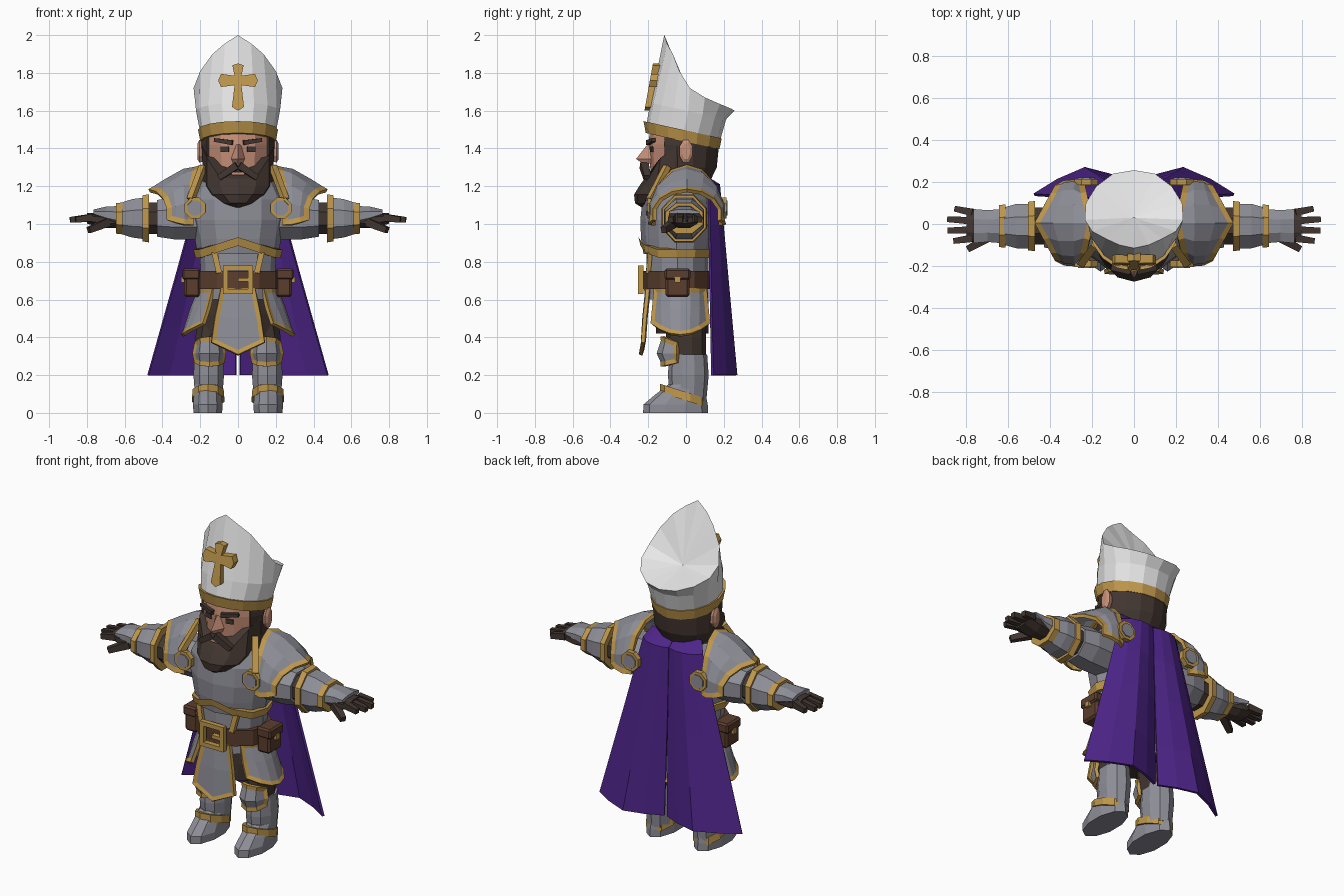
import bpy, bmesh
from math import sin, cos, pi, radians
from mathutils import Vector

if "Cube" in bpy.data.objects:
    bpy.data.objects.remove(bpy.data.objects["Cube"])

COLS = {"steel": (.27, .27, .31), "gold": (.52, .31, .07), "purple": (.075, .018, .25),
        "dark_brown": (.055, .037, .03), "leather": (.105, .047, .027),
        "skin": (.58, .28, .19), "white_cloth": (.82, .82, .82)}
MATS = {}
for k, c in COLS.items():
    MATS[k] = bpy.data.materials.new(k)
    MATS[k].diffuse_color = (*c, 1)


def finish(name, bm, mats, mirror=False, solid=0, bevel=0, recalc=True):
    if recalc:
        bmesh.ops.recalc_face_normals(bm, faces=bm.faces[:])
    me = bpy.data.meshes.new(name)
    bm.to_mesh(me)
    bm.free()
    ob = bpy.data.objects.new(name, me)
    bpy.context.collection.objects.link(ob)
    for m in mats:
        me.materials.append(MATS[m])
    if solid:
        s = ob.modifiers.new("thickness", 'SOLIDIFY')
        s.thickness, s.offset = solid, -1
    if bevel:
        b = ob.modifiers.new("bevel", 'BEVEL')
        b.width, b.segments = bevel, 1
    if mirror:
        ob.modifiers.new("mirror", 'MIRROR').use_mirror_merge = False
    return ob


def ring(z, rx, ry, cx=0, cy=0, n=12, zf=None):
    """Ellipse starting at the front; zf gives extra height from x, y."""
    pts = []
    for i in range(n):
        a = 2 * pi * i / n
        x, y = rx * sin(a), cy - ry * cos(a)
        pts.append((cx + x, y, z + (zf(x, y) if zf else 0)))
    return pts


def ring_x(x, ry, rz, cy=-.01, cz=1.03, n=8):
    return [(x, cy + ry * cos(2 * pi * (i + .5) / n), cz + rz * sin(2 * pi * (i + .5) / n)) for i in range(n)]


def ring_y(y, r, cx, cz, n=8):
    return [(cx + r * cos(2 * pi * (i + .5) / n), y, cz + r * sin(2 * pi * (i + .5) / n)) for i in range(n)]


def loft(name, rings, mat, mirror=False, apex=None, **kw):
    """Skin a stack of rings, capped; apex makes the last cap a fan."""
    bm = bmesh.new()
    vs = [[bm.verts.new(p) for p in r] for r in rings]
    n = len(vs[0])
    for a, b in zip(vs, vs[1:]):
        for i in range(n):
            j = (i + 1) % n
            bm.faces.new((a[i], a[j], b[j], b[i]))
    bm.faces.new(vs[0][::-1])
    if apex:
        t = bm.verts.new(apex)
        for i in range(n):
            bm.faces.new((vs[-1][i], vs[-1][(i + 1) % n], t))
    else:
        bm.faces.new(vs[-1])
    return finish(name, bm, [mat], mirror, **kw)


def panel(name, rows, mats, border=0, mirror=False, solid=.02, ref=(0, 0)):
    """Curved sheet from a grid of points with a raised border."""
    bm = bmesh.new()
    vs = [[bm.verts.new(p) for p in r] for r in rows]
    for a, b in zip(vs, vs[1:]):
        for i in range(len(a) - 1):
            bm.faces.new((a[i], a[i + 1], b[i + 1], b[i]))
    bm.normal_update()
    out = sum(f.normal.x * (f.calc_center_median().x - ref[0]) +
              f.normal.y * (f.calc_center_median().y - ref[1]) for f in bm.faces)
    if out < 0:
        bmesh.ops.reverse_faces(bm, faces=bm.faces[:])
        bm.normal_update()
    if border:
        new = bmesh.ops.inset_region(bm, faces=bm.faces[:], thickness=border, depth=-.008,
                                     use_boundary=True, use_even_offset=True)["faces"]
        for f in new:
            f.material_index = 1
    return finish(name, bm, mats, mirror, solid, recalc=False)


def bar(name, p, q, w, h, mat, mirror=False, taper=1, **kw):
    """Box from p to q, w wide and h high."""
    p, q = Vector(p), Vector(q)
    d = (q - p).normalized()
    s = d.cross((0, 0, 1) if abs(d.z) < .9 else (0, 1, 0)).normalized()
    u = s.cross(d)
    rs = [[tuple(c + s * (w / 2 * i * k) + u * (h / 2 * j * k)) for i, j in ((-1, -1), (1, -1), (1, 1), (-1, 1))]
          for c, k in ((p, 1), (q, taper))]
    return loft(name, rs, mat, mirror, **kw)


def arc(a0, a1, n, rx, ry, cx, cy, zf):
    """Row of points round an upright ellipse, degrees from the front."""
    pts = []
    for i in range(n + 1):
        a = radians(a0 + (a1 - a0) * i / n)
        pts.append((cx + rx * sin(a), cy - ry * cos(a), zf(i / n)))
    return pts


# Tall hat with scooped top, gold band and cross
tilt = lambda x, y: -.22 * y
half = [(0, -.115, 2), (.07, -.1, 1.955), (.135, -.07, 1.9), (.2, -.035, 1.81), (.235, .02, 1.72),
        (.23, .1, 1.67), (.18, .18, 1.635), (.1, .24, 1.61), (0, .257, 1.6)]
rim = half + [(-x, y, z) for x, y, z in half[-2:0:-1]]
loft("hat", [ring(1.48, .2, .195, cy=-.015, n=16, zf=tilt),
             ring(1.6, .222, .2, cy=.012, n=16, zf=tilt), rim], "white_cloth", apex=(0, .03, 1.66))
loft("hat_band", [ring(z, r, r - .005, cy=-.018, n=16, zf=tilt) for z, r in ((1.435, .2), (1.495, .212))], "gold")
cr = [(0, 1.85), (.03, 1.84), (.018, 1.785), (.09, 1.795), (.105, 1.76), (.09, 1.725), (.018, 1.735), (.032, 1.62), (0, 1.6)]
cr += [(-x, z) for x, z in cr[-2:0:-1]]
loft("hat_cross", [[(x, y + .18 * (z - 1.6), z) for x, z in cr] for y in (-.18, -.22)], "gold")

# Head, hair, ears and face
loft("head", [ring(1.16, .13, .13, cy=-.03), ring(1.3, .175, .17, cy=-.02), ring(1.42, .18, .18, cy=-.02),
              ring(1.5, .18, .17, cy=-.02)], "skin")
panel("hair", [arc(58, 302, 10, rx, ry, 0, -.015, lambda t, z=z: z) for z, rx, ry in
               ((1.49, .19, .185), (1.42, .195, .19), (1.3, .188, .178), (1.2, .15, .13))], ["dark_brown"])
loft("ear", [ring_x(.17, .03, .05, .0, 1.38), ring_x(.205, .038, .065, .0, 1.385), ring_x(.215, .022, .045, .0, 1.385)],
     "skin", True)
loft("beard", [ring(1.24, .19, .17, cy=-.05, zf=lambda x, y: .17 * min(1, max(0, (y + .2) / .1))),
               ring(1.2, .188, .18, cy=-.068), ring(1.155, .155, .15, cy=-.125),
               ring(1.11, .085, .09, cy=-.18), ring(1.088, .025, .03, cy=-.205)], "dark_brown")
bar("moustache", (.005, -.222, 1.31), (.1, -.205, 1.245), .045, .038, "dark_brown", True, .8)
bar("lip", (-.035, -.208, 1.268), (.035, -.208, 1.268), .02, .016, "skin")
bar("eyebrow", (.028, -.198, 1.43), (.125, -.172, 1.445), .03, .026, "dark_brown", True, .7)
bar("eye", (.048, -.187, 1.395), (.092, -.176, 1.395), .009, .028, "dark_brown", True)
loft("nose", [[(-.018, -.19, 1.42), (.018, -.19, 1.42), (0, -.205, 1.42)],
              [(-.036, -.185, 1.345), (.036, -.185, 1.345), (0, -.264, 1.345)],
              [(-.025, -.185, 1.32), (.025, -.185, 1.32), (0, -.23, 1.32)]], "skin")

# Torso armour with pointed gold trim
loft("breastplate", [ring(z, rx, ry, cy=-.05) for z, rx, ry in
                     ((.84, .215, .175), (.92, .228, .188), (1.02, .25, .192), (1.13, .25, .18),
                      (1.22, .2, .15), (1.28, .13, .11))], "steel")
loft("waist", [ring(z, rx, .165, cy=-.045) for z, rx in ((.6, .21), (.72, .195), (.86, .205))], "steel")
chev = lambda x, y: .065 * max(0, 1 - abs(x) / .2) if y < -.05 else 0
loft("breastplate_trim", [ring(z, r, r - .034, cy=-.05, zf=chev) for z, r in ((.82, .225), (.865, .236))], "gold")
bar("waist_strip", (.125, -.19, .85), (.1, -.2, .74), .03, .025, "gold", True)

# Belt, buckle and pouches
loft("belt", [ring(z, .225, .18, cy=-.045) for z in (.655, .75)], "leather")
for s in (-1, 1):
    bar("buckle_side", (s * .067, -.24, .632), (s * .067, -.24, .778), .026, .03, "gold")
    bar("buckle_end", (-.08, -.24, .705 + s * .062), (.08, -.24, .705 + s * .062), .03, .026, "gold")
bar("buckle_pin", (0, -.24, .705), (.075, -.24, .705), .03, .02, "gold")
bar("pouch", (.2, -.045, .685), (.285, -.045, .685), .125, .145, "leather", True, bevel=.012)
bar("pouch_flap", (.2, -.045, .735), (.295, -.045, .735), .135, .06, "leather", True, bevel=.01)
bar("pouch_clasp", (.28, -.045, .705), (.302, -.045, .705), .03, .03, "gold", True)

# Hip plates with gold borders
loft("trousers", [ring(z, rx, .14, cy=-.02) for z, rx in ((.42, .19), (.52, .21), (.64, .2))], "dark_brown")
for name, s, top, low, tip in (("front_plate", 1, .66, .375, .31), ("back_plate", -1, .66, .44, .4)):
    o = 0 if s > 0 else -.06
    panel(name, [[(x * w, s * (y - (.012 if x == 0 else 0)) + o, zt if x == 0 else z) for x in (-1, 0, 1)]
                 for w, y, z, zt in ((.09, -.212, top, top), (.12, -.228, .51, .5), (.14, -.238, low, tip))],
          ["steel", "gold"], .022)
panel("side_plate", [arc(38, 142, 6, rx, ry, 0, -.03, zf) for rx, ry, zf in
                     ((.22, .178, lambda t: .66), (.26, .19, lambda t: .56),
                      (.305, .2, lambda t: .475 - .06 * sin(pi * t)))], ["steel", "gold"], .022, True)

# Legs
loft("thigh", [ring(z, rx, .105, cx, 0, 10) for z, rx, cx in ((.27, .072, .15), (.4, .085, .145), (.55, .095, .115))],
     "dark_brown", True)
loft("greave", [ring(z, rx, ry, .155, .012, 10) for z, rx, ry in
                ((.06, .074, .095), (.2, .085, .108), (.31, .078, .1))], "steel", True)
panel("knee_guard", [arc(-85, 85, 4, r, ry, .152, -.04, lambda t, z=z, b=b: z + b * sin(pi * t)) for z, r, ry, b in
                     ((.375, .078, .095, .03), (.315, .09, .125, 0), (.265, .08, .095, -.02))],
      ["steel", "gold"], .022, True, ref=(.152, -.02))
loft("boot", [ring(z, rx, ry, .16, cy, 10) for z, rx, ry, cy in
              ((0, .08, .172, -.055), (.045, .082, .17, -.055), (.095, .077, .135, -.03), (.15, .072, .1, .005))],
     "steel", True)
loft("ankle_band", [ring(z, r, .122, .158, -.015, 10, lambda x, y: -.32 * y) for z, r in ((.065, .09), (.11, .086))],
     "gold", True)

# Shoulder guards and round studs
rows = []
for v, h, r in ((0, .265, .19), (.35, .25, .212), (.7, .195, .208), (1, .135, .185)):
    row = []
    for i in range(9):
        a = radians(-102 + 204 * i / 8)
        s = abs(sin(a))
        x0, x1 = .195 + .04 * s, .475 - .1 * s
        row.append((x0 + (x1 - x0) * v, .005 + r * sin(a), 1.05 + h * cos(a)))
    rows.append(row)
panel("shoulder_guard", rows, ["steel", "gold"], .028, True, ref=(.2, 0))
bar("collar_trim", (.185, -.1, 1.305), (.25, -.19, 1.13), .035, .03, "gold", True)
for y, s in ((-.175, -1), (.185, 1)):
    loft("stud_rim", [ring_y(y, .06, .228, 1.085), ring_y(y + s * .03, .06, .228, 1.085)], "gold", True)
    loft("stud_face", [ring_y(y, .044, .228, 1.085), ring_y(y + s * .036, .042, .228, 1.085)], "steel", True)

# Arms, bracers and gauntlets
for name, mat, secs in (
        ("upper_arm", "steel", ((.18, .12, .12), (.34, .13, .12), (.43, .11, .105))),
        ("elbow", "dark_brown", ((.4, .095, .09), (.5, .095, .09))),
        ("bracer_cuff", "gold", ((.472, .13, .138), (.505, .125, .132))),
        ("bracer", "steel", ((.49, .115, .12), (.56, .115, .11), (.625, .095, .088))),
        ("wrist_band", "gold", ((.612, .112, .09), (.645, .108, .088)))):
    loft(name, [ring_x(*s) for s in secs], mat, True)
loft("gauntlet", [ring_x(.63, .088, .06, cz=1.04), ring_x(.7, .082, .045, cz=1.05), ring_x(.765, .088, .018, cz=1.06)],
     "steel", True)
loft("palm", [ring_x(.64, .06, .045, cz=1.02), ring_x(.72, .078, .045, cz=1.02), ring_x(.8, .08, .03, cz=1.03)],
     "dark_brown", True)
for y, x in ((.055, .855), (.015, .89), (-.028, .888), (-.068, .86)):
    bar("finger", (.77, y, 1.035), (x, y * 1.25 + .004, 1.022), .036, .04, "dark_brown", True, .75)
bar("thumb", (.69, -.06, 1.01), (.79, -.118, .968), .045, .045, "dark_brown", True, .7)

# Cape in two halves that meet at the centre split
T = (0, .22, .48, .76, 1)
top_y, low_y = (.165, .178, .18, .165, .125), (.195, .24, .272, .215, .145)
rows = [[(.002 + .165 * t, .085, 1.27) for t in T]]
for z in (1.21, 1.0, .75, .45, .2):
    k = (1.21 - z) / 1.01
    w, gap = .2 + .272 * k, .001 + .012 * max(0, k - .4)
    rows.append([(gap + w * t, a + (b - a) * k, z) for t, a, b in zip(T, top_y, low_y)])
panel("cape", rows, ["purple"], 0, True, .014)

for m in bpy.data.materials:
    if m.users and not m.is_grease_pencil:
        m.use_nodes = True
        m.node_tree.nodes["Principled BSDF"].inputs["Base Color"].default_value = m.diffuse_color
